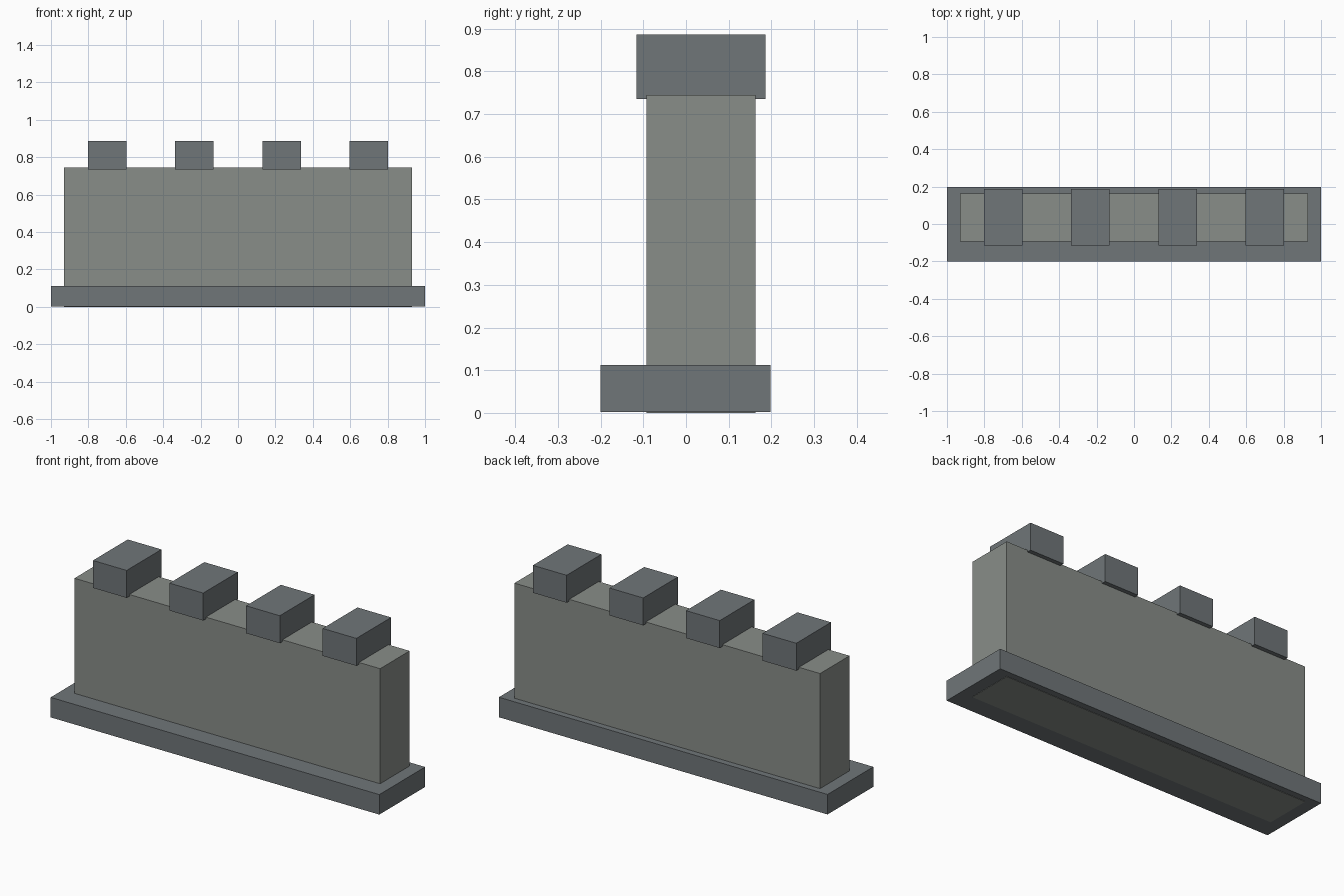
import bpy

if "Cube" in bpy.data.objects:
    bpy.data.objects.remove(bpy.data.objects["Cube"])


def material(name, rgb):
    mat = bpy.data.materials.new(name)
    mat.diffuse_color = (*rgb, 1.0)
    mat.use_nodes = True
    mat.node_tree.nodes["Principled BSDF"].inputs["Base Color"].default_value = mat.diffuse_color
    return mat


def box(name, x, y, z, mat):
    """Box from (min, max) ranges on each axis."""
    centre = [(a + b) / 2 for a, b in (x, y, z)]
    bpy.ops.mesh.primitive_cube_add(size=1, location=centre)
    obj = bpy.context.object
    obj.name = name
    obj.scale = [b - a for a, b in (x, y, z)]
    bpy.ops.object.transform_apply(location=False, rotation=False, scale=True)
    obj.data.materials.append(mat)
    return obj


trim = material("trim_stone", (0.16, 0.18, 0.19))
stone = material("wall_stone", (0.25, 0.27, 0.25))

# Plinth and wall; the wall runs down through the plinth and sits towards the back
box("plinth", (-1, 1), (-0.2, 0.198), (0.002, 0.112), trim)
box("wall", (-0.93, 0.93), (-0.093, 0.163), (0, 0.745), stone)

# Evenly spaced merlons overhanging the wall front and back
width, spacing = 0.205, 0.466
for i in range(4):
    x = (i - 1.5) * spacing
    box(f"merlon_{i + 1}", (x - width / 2, x + width / 2),
        (-0.116, 0.186), (0.735, 0.886), trim)
